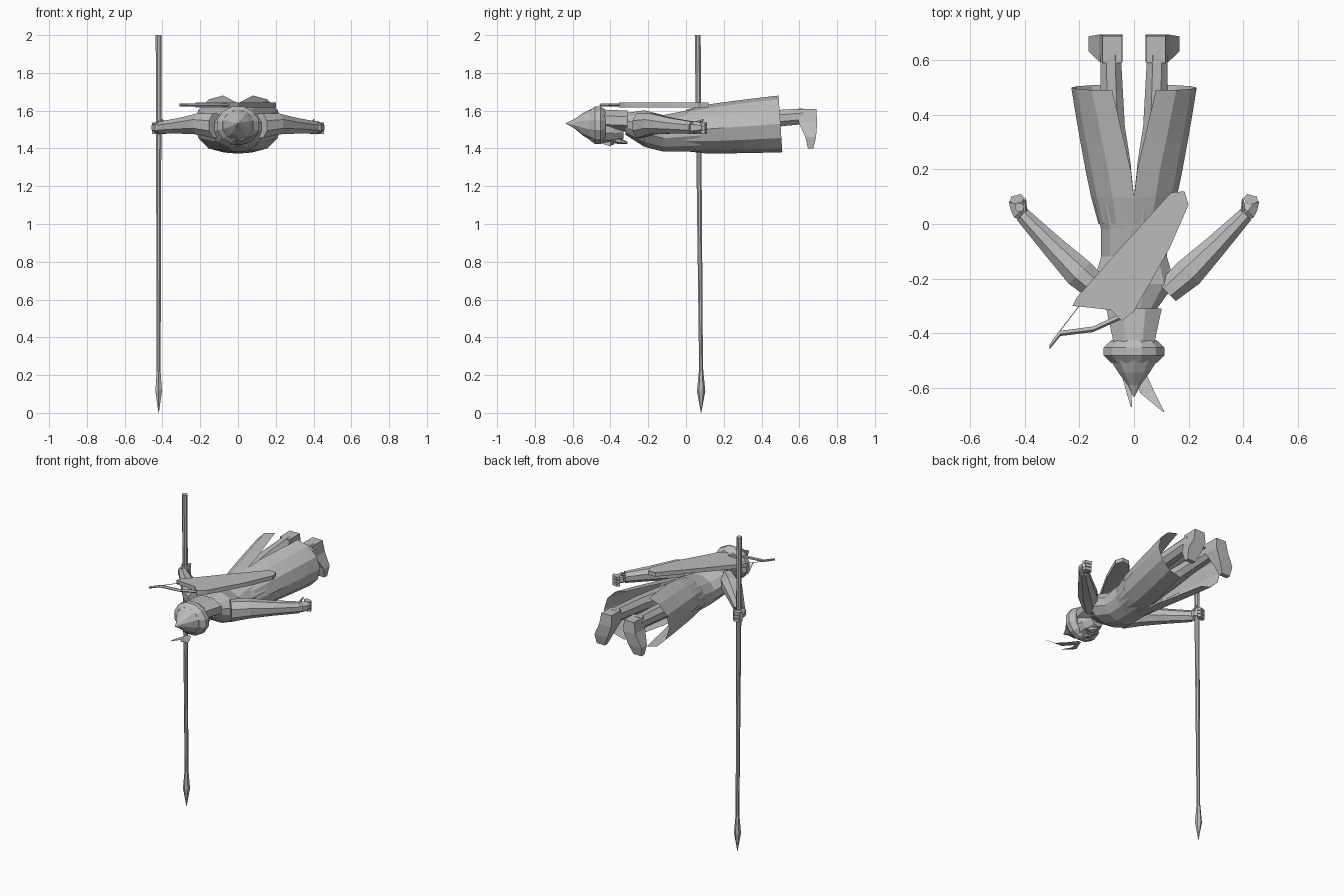
import bpy, bmesh, math
from mathutils import Vector

cube = bpy.data.objects.get("Cube")
if cube:
    bpy.data.objects.remove(cube, do_unlink=True)

# single flat colour
colour = (.5, .5, .5, 1)
grey = bpy.data.materials.new("plain_grey")
grey.use_nodes = True
grey.diffuse_color = colour
grey.node_tree.nodes["Principled BSDF"].inputs["Base Color"].default_value = colour

SIDE, LENGTH, UP = Vector((1, 0, 0)), Vector((0, 1, 0)), Vector((0, 0, 1))
ARM_ACROSS = Vector((1, -1, 0)).normalized()
BACK_HEIGHT = 1.63


def finish(name, mesh_builder, mirror=False):
    bmesh.ops.recalc_face_normals(mesh_builder, faces=mesh_builder.faces)
    mesh = bpy.data.meshes.new(name)
    mesh_builder.to_mesh(mesh)
    mesh_builder.free()
    mesh.materials.append(grey)
    part = bpy.data.objects.new(name, mesh)
    bpy.context.collection.objects.link(part)
    if mirror:
        modifier = part.modifiers.new("mirror", 'MIRROR')
        modifier.use_mirror_merge = False


def skin(name, rings, closed=True, mirror=False):
    """Bridge rings of points with quads, capping closed ends."""
    builder = bmesh.new()
    rows = [[builder.verts.new(point) for point in ring] for ring in rings]
    for row, following in zip(rows, rows[1:]):
        corners = list(zip(row, following))
        pairs = list(zip(corners, corners[1:]))
        if closed:
            pairs.append((corners[-1], corners[0]))
        for (a, b), (c, d) in pairs:
            builder.faces.new((a, c, d, b))
    if closed:
        builder.faces.new(rows[0])
        builder.faces.new(rows[-1])
    finish(name, builder, mirror)


def blend(values, fraction):
    """Value at a fraction of the way along an evenly spaced list."""
    place = fraction * (len(values) - 1)
    index = min(int(place), len(values) - 2)
    return values[index] + (values[index + 1] - values[index]) * (place - index)


def tube(name, spine, widths, depths, sides=8, across=SIDE, along=UP, mirror=False):
    """Faceted tube along a spine, with radii spread evenly over its length."""
    spine = [Vector(point) for point in spine]
    count = max(len(spine), len(widths), len(depths))
    rings = []
    for step in range(count):
        fraction = step / (count - 1)
        centre = blend(spine, fraction)
        width, depth = blend(widths, fraction), blend(depths, fraction)
        angles = [math.tau * (i + .5) / sides for i in range(sides)]
        rings.append([centre + across * width * math.cos(angle)
                      + along * depth * math.sin(angle) for angle in angles])
    skin(name, rings, mirror=mirror)


def plate(name, outline, height, thickness, mirror=False):
    """Flat outline with a thickness."""
    levels = (height - thickness / 2, height + thickness / 2)
    skin(name, [[(x, y, z) for x, y in outline] for z in levels], mirror=mirror)


def feather(name, spine, widths):
    """Thin tapering blade."""
    skin(name, [[Vector(point) - SIDE * width, Vector(point) + SIDE * width]
                for point, width in zip(spine, widths)], closed=False)


# body lying face down, head toward the front
tube("torso", [(0, -.32, 1.53), (0, -.12, 1.48), (0, .08, 1.5)],
     widths=[.08, .155, .125, .125, .15], depths=[.06, .1, .1, .11, .12], sides=12)

# long coat flaring to the hem, split front and back
rings = []
for step in range(6):
    t = step / 5
    gap = .08 * max(0, t - .3) / .7
    reach = .13 + .1 * t ** .8 - gap
    depth = .11 + .04 * math.sqrt(t)
    angles = [math.pi * (i / 6 - .5) for i in range(7)]
    rings.append([(gap + reach * math.cos(angle), t / 2 - t * math.sin(angle) / 100,
                   1.495 + .035 * t + depth * math.sin(angle)) for angle in angles])
skin("coat_skirt", rings, closed=False, mirror=True)

# legs and boots with the toes pointing down
tube("leg", [(.055, .08, 1.51), (.08, .36, 1.55), (.085, .62, 1.57)],
     widths=[.055, .06, .05, .045, .04], depths=[.07, .05, .045], mirror=True)
tube("boot", [(.08, .64, 1.61), (.085, .645, 1.54), (.12, .66, 1.46), (.13, .66, 1.4)],
     widths=[.05, .06, .065, .04], depths=[.07, .07, .04, .02],
     sides=4, along=LENGTH, mirror=True)

# arms swept out and back
tube("arm", [(.12, -.25, 1.52), (.2, -.18, 1.53), (.3, -.08, 1.52), (.41, .035, 1.51)],
     widths=[.05, .06, .045, .03], depths=[.07, .06, .045, .035],
     across=ARM_ACROSS, mirror=True)
tube("hand", [(.4, .025, 1.51), (.45, .09, 1.51)],
     widths=[.02, .037, .03, .015], depths=[.02, .035, .03, .02],
     sides=6, across=ARM_ACROSS, mirror=True)
for finger in range(3):
    plate(f"finger_{finger}", [(.42, .07), (.455, .08), (.45, .1), (.415, .11), (.4, .095)],
          height=1.485 + finger * .022, thickness=.018, mirror=True)
tube("thumb", [(.4, .04, 1.53), (.4, .09, 1.55)], widths=[.012, .006],
     depths=[.012, .006], sides=5, across=ARM_ACROSS, mirror=True)

# head, neck guard and face
tube("head", [(0, -.5, 1.51), (0, -.33, 1.5)],
     widths=[.075, .078, .07, .045], depths=[.075, .08, .07, .05], sides=10)
tube("neck_guard", [(0, -.44, 1.55), (0, -.31, 1.545)], widths=[.08, .11], depths=[.06, .06])
tube("nose", [(0, -.45, 1.435), (0, -.4, 1.425)], widths=[.01, .02],
     depths=[.01, .02], sides=4)
tube("moustache", [(-.045, -.375, 1.44), (0, -.395, 1.425), (.045, -.375, 1.44)],
     widths=[.006, .012, .006], depths=[.006, .01, .006], sides=5, across=LENGTH)
tube("beard", [(0, -.375, 1.445), (0, -.31, 1.43)], widths=[.035, .006],
     depths=[.02, .006], sides=6)

# thick-rimmed pointed helmet
tube("helmet_band", [(0, -.425, 1.523), (0, -.51, 1.523)],
     widths=[.085, .115, .115, .085], depths=[.085, .103, .103, .08], sides=12)
tube("helmet_crown", [(0, -.5, 1.525), (0, -.635, 1.533)],
     widths=[.09, .06, .025, .002], depths=[.085, .06, .025, .002], sides=10)
feather("long_feather", [(0, -.49, 1.42), (.02, -.55, 1.425), (.05, -.62, 1.44),
                         (.11, -.69, 1.485)], widths=[.01, .025, .027, .002])
feather("short_feather", [(0, -.49, 1.42), (-.025, -.57, 1.42), (-.01, -.67, 1.45)],
        widths=[.01, .016, .002])

# flat bow case slung across the back, with the bow showing
plate("bow_case", [(.135, .115), (.185, .12), (.2, .07), (.13, -.09), (0, -.32),
                   (-.045, -.355), (-.085, -.315), (-.225, -.3), (-.21, -.27), (-.06, -.1)],
      height=BACK_HEIGHT, thickness=.026)
tube("bow_limb", [(-.03, -.33, BACK_HEIGHT), (-.15, -.385, BACK_HEIGHT),
                  (-.27, -.4, BACK_HEIGHT), (-.31, -.45, BACK_HEIGHT)],
     widths=[.012, .01], depths=[.009, .007], sides=5, across=LENGTH)
tube("bow_string", [(-.2, -.3, BACK_HEIGHT), (-.3, -.43, BACK_HEIGHT)],
     widths=[.002, .002], depths=[.002, .002], sides=3, across=ARM_ACROSS)

# upright spear gripped in the right hand, point down
tube("spear_shaft", [(-.42, .08, .2), (-.42, .062, 2)], widths=[.011, .017],
     depths=[.011, .017], along=LENGTH)
tube("spear_head", [(-.42, .08, 0), (-.42, .08, .23)], widths=[.001, .02, .011],
     depths=[.001, .022, .011], sides=6, along=LENGTH)
